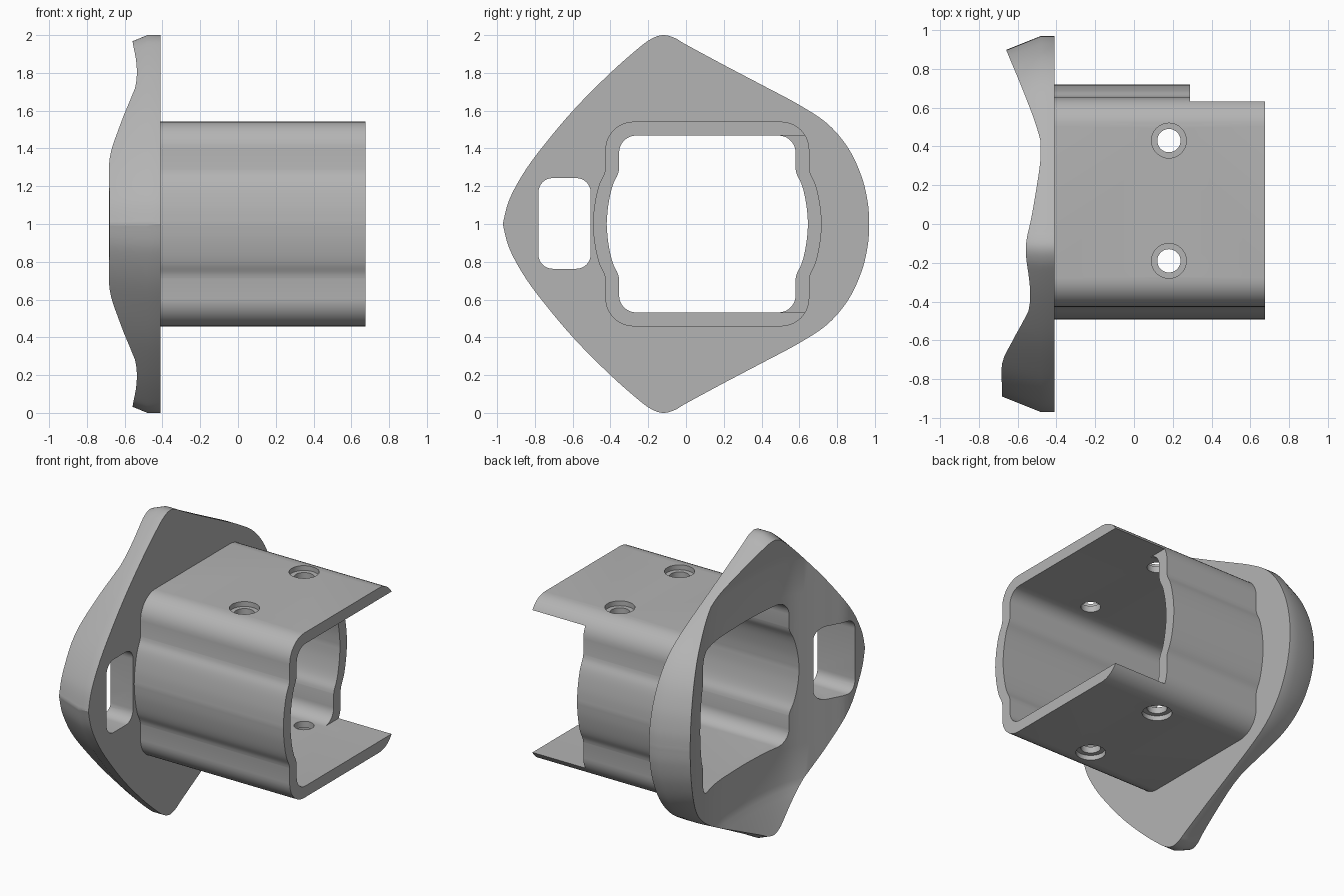
import bpy, bmesh, math

if "Cube" in bpy.data.objects:
    bpy.data.objects.remove(bpy.data.objects["Cube"])

grey = bpy.data.materials.new("grey_plastic")
grey.diffuse_color = (0.455, 0.455, 0.455, 1)
grey.use_nodes = True
grey.node_tree.nodes["Principled BSDF"].inputs["Base Color"].default_value = grey.diffuse_color

BACK = -0.41      # flat back plane of the flange
CY = 0.113        # sleeve centre in y


def spline(pts, n=6):
    """Smooth curve through 2D points (end points kept)."""
    p = [pts[0]] + pts + [pts[-1]]
    out = []
    for a, b, c, d in zip(p, p[1:], p[2:], p[3:]):
        for i in range(n):
            t = i / n
            out.append(tuple(0.5 * (2 * q + (r - o) * t + (2 * o - 5 * q + 4 * r - s) * t * t
                                    + (3 * q - o - 3 * r + s) * t ** 3)
                             for o, q, r, s in zip(a, b, c, d)))
    return out + [pts[-1]]


def finish(bm, name, helper=False):
    bmesh.ops.recalc_face_normals(bm, faces=bm.faces)
    me = bpy.data.meshes.new(name)
    bm.to_mesh(me)
    bm.free()
    ob = bpy.data.objects.new(name, me)
    bpy.context.collection.objects.link(ob)
    me.materials.append(grey)
    ob.hide_render = helper
    return ob


def loft(name, rings, helper=False):
    """Closed solid through rings of equal point count."""
    bm = bmesh.new()
    vs = [[bm.verts.new(p) for p in ring] for ring in rings]
    n = len(vs[0])
    for a, b in zip(vs, vs[1:]):
        for i in range(n):
            j = (i + 1) % n
            bm.faces.new((a[i], a[j], b[j], b[i]))
    bm.faces.new(vs[0])
    bm.faces.new(vs[-1])
    return finish(bm, name, helper)


def prism(name, loop, x0, x1, helper=False):
    return loft(name, [[(x, y, z) for y, z in loop] for x in (x0, x1)], helper)


def rounded_rect(cy, cz, hy, hz, r, seg=8):
    pts = []
    for k, (sy, sz) in enumerate(((1, 1), (-1, 1), (-1, -1), (1, -1))):
        for i in range(seg + 1):
            a = math.pi / 2 * (k + i / seg)
            pts.append((cy + sy * (hy - r) + r * math.cos(a), cz + sz * (hz - r) + r * math.sin(a)))
    return pts


def sleeve_loop(w, h, r):
    """Rounded box section with bulging side walls."""
    q = spline([(w + 0.066, 0), (w + 0.06, 0.08), (w + 0.046, 0.16), (w + 0.03, 0.215),
                (w + 0.008, 0.26), (w, 0.29)], 4)
    for i in range(11):
        a = math.pi / 2 * i / 10
        q.append((w - r + r * math.cos(a), h - r + r * math.sin(a)))
    top = q + [(-y, z) for y, z in reversed(q)]
    bottom = [(y, -z) for y, z in reversed(top)][1:-1]
    return [(CY + y, 1 + z) for y, z in top + bottom]


def cylinder(name, x, y, r, z0, z1):
    ring = [(x + r * math.cos(a), y + r * math.sin(a)) for a in
            (2 * math.pi * i / 32 for i in range(32))]
    return loft(name, [[(px, py, z) for px, py in ring] for z in (z0, z1)], True)


def cut(ob, cutters):
    """Subtract each cutter; fall back to another solver if a cut empties the mesh."""
    bpy.ops.object.select_all(action='DESELECT')
    bpy.context.view_layer.objects.active = ob
    ob.select_set(True)
    for c in cutters:
        before = ob.data.copy()
        for solver in ('EXACT', 'MANIFOLD', 'FLOAT'):
            m = ob.modifiers.new("cut", 'BOOLEAN')
            m.operation, m.solver, m.object = 'DIFFERENCE', solver, c
            bpy.ops.object.modifier_apply(modifier=m.name)
            if len(ob.data.polygons) > 8:
                break
            ob.data = before.copy()
    bpy.ops.object.shade_smooth_by_angle(angle=math.radians(25))


# Flange outline: mirrored smooth diamond with a drafted rim
half = spline([(0.97, 1.0), (0.963, 1.11), (0.93, 1.25), (0.86, 1.40), (0.75, 1.53), (0.6, 1.63),
               (0.4, 1.737), (0.2, 1.842), (0.0, 1.95), (-0.06, 1.985), (-0.12, 2.0),
               (-0.18, 1.982), (-0.25, 1.932), (-0.4, 1.80), (-0.58, 1.62), (-0.73, 1.445),
               (-0.85, 1.285), (-0.935, 1.13), (-0.97, 1.0)])
outline = half + [(y, 2 - z) for y, z in reversed(half)][1:-1]
flange = loft("flange", [[(x, y * s, 1 + (z - 1) * s) for y, z in outline] for x, s in
                         ((BACK, 1), (-0.48, 1), (-0.75, 0.888))])

# Contoured front of the flange: cutter with a saddle-like surface
contour = spline([(-1.2, -0.68), (-0.88, -0.68), (-0.72, -0.68), (-0.6, -0.625), (-0.48, -0.56),
                  (-0.35, -0.50), (-0.2, -0.47), (0.0, -0.457), (0.2, -0.459), (0.35, -0.468),
                  (0.5, -0.502), (0.7, -0.577), (0.9, -0.66), (1.2, -0.78)], 4)
zs = [-0.2, 0.03, 0.1, 0.15, 0.2, 0.24, 0.28, 0.5, 1.0]
zs += [2 - z for z in reversed(zs[:-1])]
bm = bmesh.new()
layers = [[[bm.verts.new((-1.2 if flat else x - 0.4 * max(0, abs(z - 1) - 0.73), y, z))
            for z in zs] for y, x in contour] for flat in (True, False)]
for g in layers:
    for i in range(len(contour) - 1):
        for j in range(len(zs) - 1):
            bm.faces.new((g[i][j], g[i + 1][j], g[i + 1][j + 1], g[i][j + 1]))


def border(g):
    return ([r[0] for r in g] + g[-1][1:] + [r[-1] for r in reversed(g[:-1])]
            + list(reversed(g[0][1:-1])))


ra, rb = border(layers[0]), border(layers[1])
for i in range(len(ra)):
    j = (i + 1) % len(ra)
    bm.faces.new((ra[i], ra[j], rb[j], rb[i]))
bmesh.ops.triangulate(bm, faces=bm.faces)
face_cutter = finish(bm, "contour_cutter", True)

# Shared bore and the side slot
bore = prism("bore_cutter", sleeve_loop(0.467, 0.468, 0.09), -1.1, 1.0, True)
slot = prism("slot_cutter", rounded_rect(-0.643, 1.003, 0.138, 0.24, 0.075), -1.1, 0, True)

# Sleeve with a shortened side wall and counterbored screw holes
sleeve = prism("sleeve", sleeve_loop(0.54, 0.542, 0.15), BACK, 0.675)
side = prism("side_cutter", [(0.4, 0.532), (0.9, 0.532), (0.9, 1.468), (0.4, 1.468)],
             0.29, 0.9, True)
holes = []
for y in (0.43, -0.19):
    holes.append(cylinder("hole_cutter", 0.18, y, 0.06, -0.5, 2.5))
    for z0, z1 in ((1.51, 1.7), (0.3, 0.49)):
        holes.append(cylinder("counterbore_cutter", 0.18, y, 0.09, z0, z1))

cut(flange, [bore, slot, face_cutter])
cut(sleeve, [bore, side] + holes)
for c in [face_cutter, bore, slot, side] + holes:
    bpy.data.objects.remove(c)
